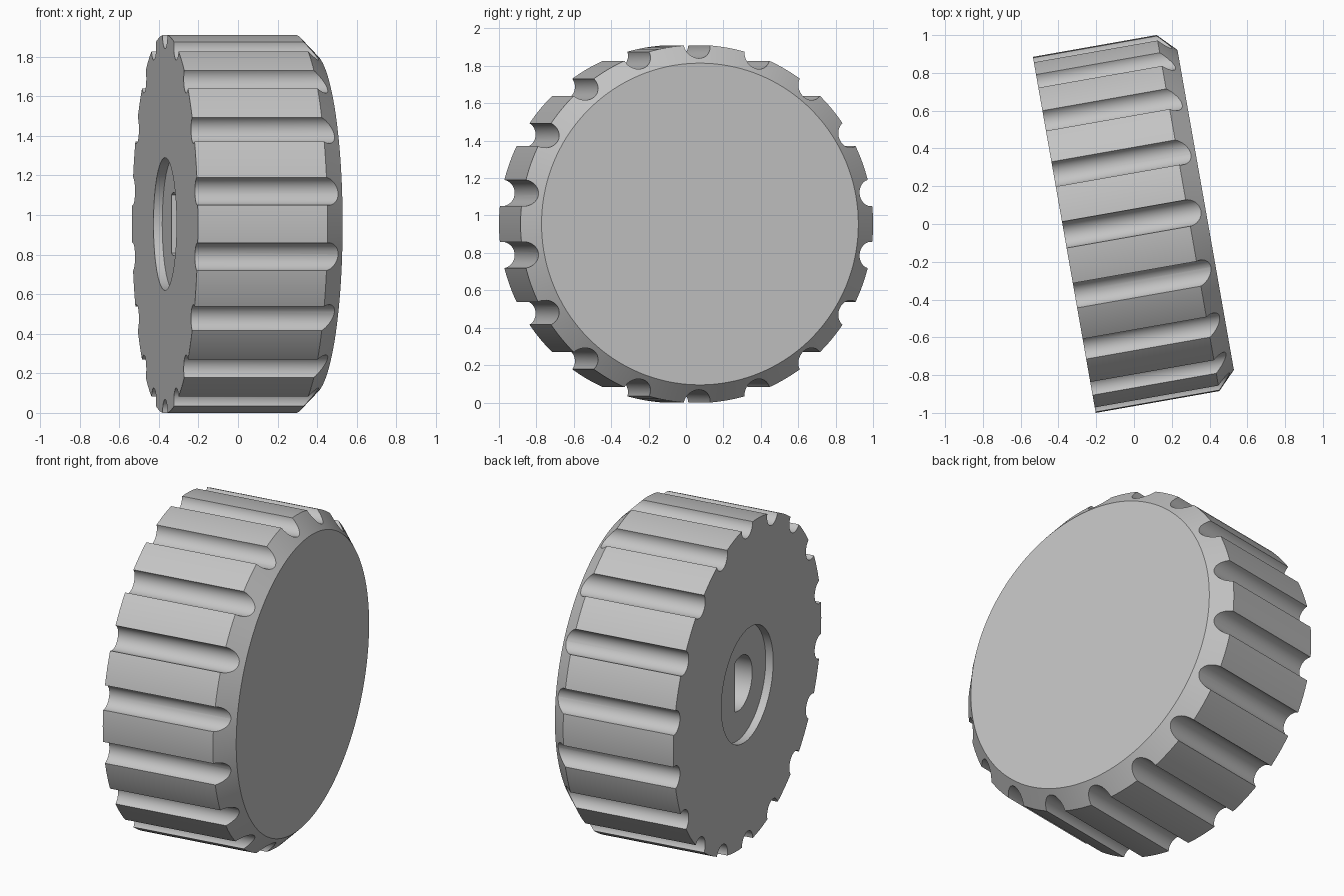
import bpy
import bmesh
from math import cos, sin, pi, radians, acos

cube = bpy.data.objects.get("Cube")
if cube:
    bpy.data.objects.remove(cube, do_unlink=True)

RADIUS, SIDE, LENGTH, FACE_RADIUS = 0.957, 0.665, 0.76, 0.86
GROOVES, GROOVE_RADIUS = 18, 0.071

grey = bpy.data.materials.new("plain grey")
grey.use_nodes = True
grey.diffuse_color = (0.55, 0.55, 0.55, 1)
grey.node_tree.nodes["Principled BSDF"].inputs["Base Color"].default_value = grey.diffuse_color


def arc(radius, count, cy=0, cz=0, start=0, sweep=2 * pi):
    """Points of a circle or arc in the YZ plane."""
    return [(cy + radius * cos(start + sweep * i / count),
             cz + radius * sin(start + sweep * i / count)) for i in range(count)]


def loft(bm, sections):
    """Closed solid through (x, outline) sections along the X axis."""
    rings = [[bm.verts.new((x, y, z)) for y, z in outline] for x, outline in sections]
    for a, b in zip(rings, rings[1:]):
        for i in range(len(a)):
            j = (i + 1) % len(a)
            bm.faces.new((a[i], a[j], b[j], b[i]))
    bm.faces.new(rings[0][::-1])
    bm.faces.new(rings[-1])


def make_object(name, solids):
    bm = bmesh.new()
    for sections in solids:
        loft(bm, sections)
    bmesh.ops.recalc_face_normals(bm, faces=bm.faces)
    mesh = bpy.data.meshes.new(name)
    bm.to_mesh(mesh)
    bm.free()
    mesh.materials.append(grey)
    obj = bpy.data.objects.new(name, mesh)
    bpy.context.collection.objects.link(obj)
    return obj


# Chamfered knob body
knob = make_object("knob_body", [[(0, arc(RADIUS, 144)), (SIDE, arc(RADIUS, 144)),
                                  (LENGTH, arc(FACE_RADIUS, 144))]])

# Finger grooves around the rim
grooves = []
for k in range(GROOVES):
    angle = 2 * pi * (k + 0.5) / GROOVES
    outline = arc(GROOVE_RADIUS, 32, RADIUS * cos(angle), RADIUS * sin(angle), angle)
    grooves.append([(-0.1, outline), (0.9, outline)])

# Recess in the back and the D-shaped shaft hole
recess = arc(0.335, 96)
flat = acos(0.063 / 0.16)
shaft = arc(0.16, 40, start=flat, sweep=2 * (pi - flat))
shaft.append((0.16 * cos(flat), -0.16 * sin(flat)))

cutters = [
    make_object("groove_cutter", grooves),
    make_object("recess_cutter", [[(-0.1, recess), (0.045, recess)]]),
    make_object("shaft_cutter", [[(-0.05, shaft), (0.45, shaft)]]),
]

bpy.ops.object.select_all(action='DESELECT')
bpy.context.view_layer.objects.active = knob
knob.select_set(True)
for cutter in cutters:
    cutter.hide_render = True
    mod = knob.modifiers.new(cutter.name, 'BOOLEAN')
    mod.operation = 'DIFFERENCE'
    mod.solver = 'EXACT'
    mod.object = cutter
    bpy.ops.object.modifier_apply(modifier=mod.name)
    bpy.data.objects.remove(cutter, do_unlink=True)

bpy.ops.object.shade_smooth_by_angle(angle=radians(30))

# Stand the knob on its rim, turned slightly
knob.location = (-0.369, -0.0575, 0.9545)
knob.rotation_euler = (0, 0, radians(10))
